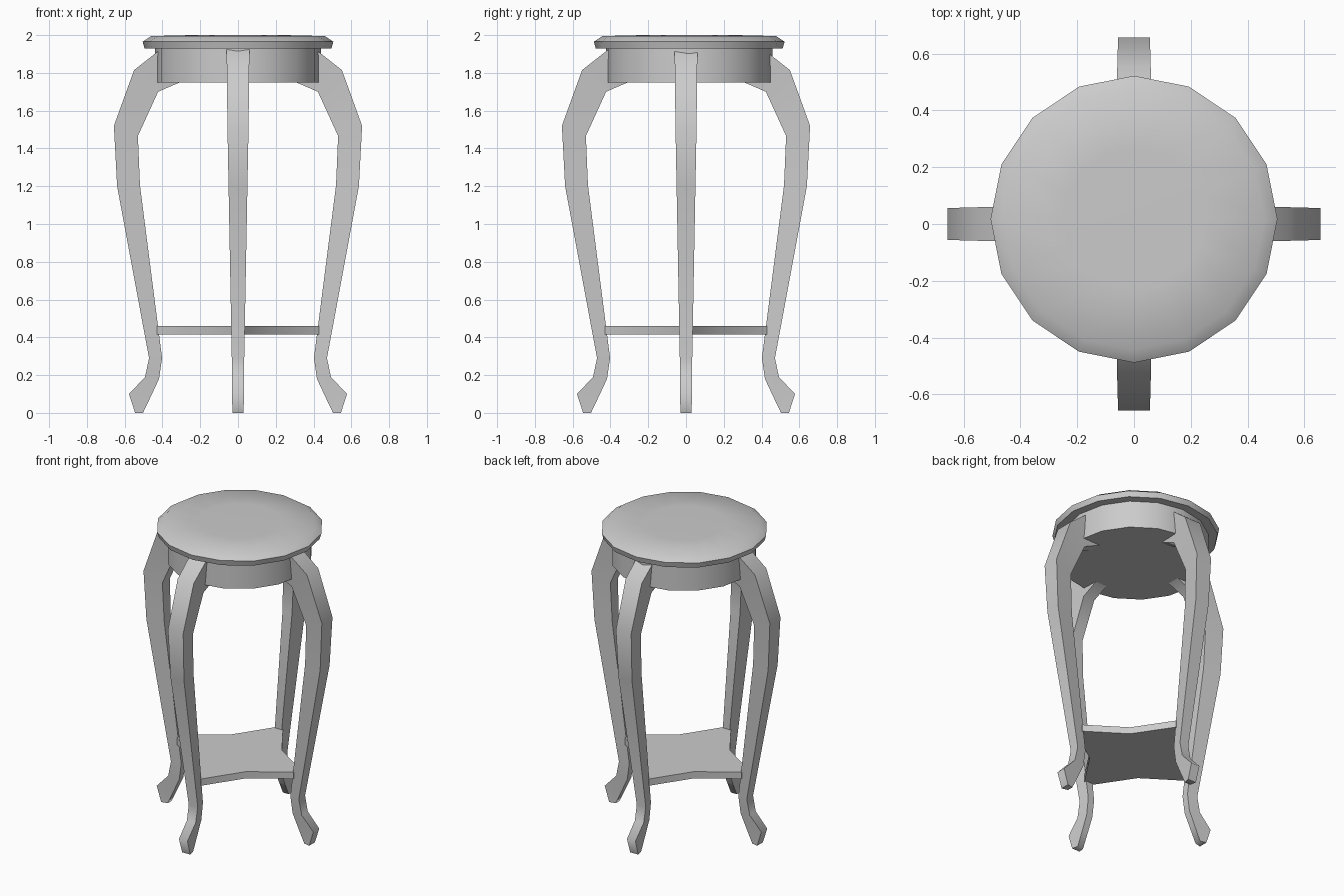
import bpy, bmesh, math
from mathutils import Matrix

if "Cube" in bpy.data.objects:
    bpy.data.objects.remove(bpy.data.objects["Cube"])


def make_object(name, bm, angle=40):
    bmesh.ops.recalc_face_normals(bm, faces=bm.faces)
    for f in bm.faces:
        f.smooth = True
    for e in bm.edges:
        if len(e.link_faces) == 2 and e.calc_face_angle(0) > math.radians(angle):
            e.smooth = False
    me = bpy.data.meshes.new(name)
    bm.to_mesh(me)
    bm.free()
    ob = bpy.data.objects.new(name, me)
    bpy.context.collection.objects.link(ob)
    return ob


def loft(bm, rings):
    """Skin a list of vertex rings and cap both ends."""
    rings = [[bm.verts.new(p) for p in ring] for ring in rings]
    n = len(rings[0])
    for a, b in zip(rings, rings[1:]):
        for i in range(n):
            j = (i + 1) % n
            bm.faces.new((a[i], a[j], b[j], b[i]))
    bm.faces.new(rings[0])
    bm.faces.new(rings[-1])


def turned(name, profile, sides=16, cy=0.017):
    bm = bmesh.new()
    angles = [2 * math.pi * i / sides for i in range(sides)]
    loft(bm, [[(r * math.cos(a), cy + r * math.sin(a), z) for a in angles]
              for r, z in profile])
    return make_object(name, bm, 60)


# Round seat and the apron below it
turned("seat", [(0.495, 1.93), (0.505, 1.965), (0.46, 1.995), (0.25, 2.0)])
turned("apron", [(0.44, 1.75), (0.44, 1.94)])

# Cabriole leg: outer radius, z, inner radius, z, half width
LEG = [
    (0.545, 0.00, 0.503, 0.00, 0.030),
    (0.577, 0.10, 0.460, 0.09, 0.031),
    (0.492, 0.19, 0.418, 0.18, 0.032),
    (0.471, 0.29, 0.402, 0.29, 0.033),
    (0.640, 1.20, 0.519, 1.205, 0.050),
    (0.657, 1.52, 0.530, 1.466, 0.056),
    (0.550, 1.815, 0.423, 1.70, 0.059),
    (0.410, 1.925, 0.280, 1.762, 0.061),
]


def leg(name, turn):
    bm = bmesh.new()
    loft(bm, [[(ro, -w, zo), (ro, w, zo), (ri, 0.7 * w, zi), (ri, -0.7 * w, zi)]
              for ro, zo, ri, zi, w in LEG])
    bmesh.ops.rotate(bm, verts=bm.verts, cent=(0, 0, 0),
                     matrix=Matrix.Rotation(math.radians(turn), 3, 'Z'))
    return make_object(name, bm, 70)


for name, turn in (("right_leg", 0), ("back_leg", 90),
                   ("left_leg", 180), ("front_leg", 270)):
    leg(name, turn)

# Lower shelf: a four-pointed plate with slightly hollow sides
outline = []
for k in range(4):
    c, s = round(math.cos(k * math.pi / 2)), round(math.sin(k * math.pi / 2))
    for x, y in ((0.43, -0.03), (0.43, 0.03), (0.19, 0.19)):
        outline.append((x * c - y * s, x * s + y * c))
bm = bmesh.new()
loft(bm, [[(x, y, z) for x, y in outline] for z in (0.415, 0.46)])
make_object("lower_shelf", bm)
